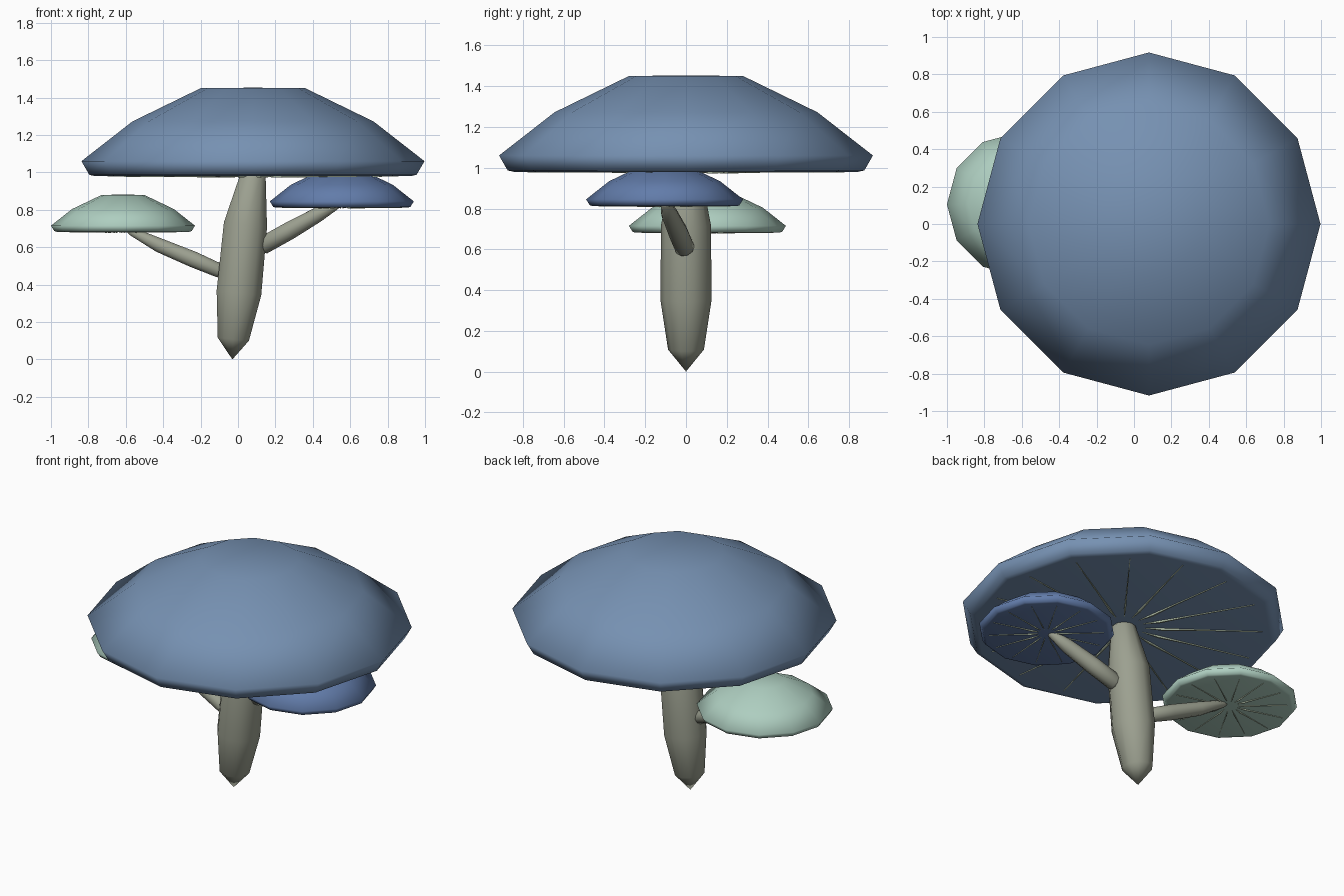
import bpy, bmesh, math
from mathutils import Vector

if "Cube" in bpy.data.objects:
    bpy.data.objects.remove(bpy.data.objects["Cube"])


def material(name, r, g, b):
    lin = [((c / 255 + 0.055) / 1.055) ** 2.4 for c in (r, g, b)]
    m = bpy.data.materials.new(name)
    m.diffuse_color = (*lin, 1)
    m.use_nodes = True
    m.node_tree.nodes["Principled BSDF"].inputs["Base Color"].default_value = m.diffuse_color
    return m


BLUE = material("dusty blue", 118, 145, 178)
DEEP = material("deep blue", 98, 124, 170)
GREEN = material("pale green", 174, 206, 192)
STEM = material("grey olive", 156, 160, 144)
GILL = material("gill cream", 190, 204, 178)


def finish(name, bm, mat, smooth=True):
    bmesh.ops.recalc_face_normals(bm, faces=bm.faces)
    me = bpy.data.meshes.new(name)
    bm.to_mesh(me)
    bm.free()
    me.materials.append(mat)
    for p in me.polygons:
        p.use_smooth = smooth
    ob = bpy.data.objects.new(name, me)
    bpy.context.collection.objects.link(ob)
    return ob


def skin(bm, rings, start, end):
    """Bridge rings of points and close both ends with a fan to a pole."""
    rings = [[bm.verts.new(p) for p in ring] for ring in rings]
    n = len(rings[0])
    a, b = bm.verts.new(start), bm.verts.new(end)
    for i in range(n):
        j = (i + 1) % n
        for lo, hi in zip(rings, rings[1:]):
            bm.faces.new((lo[i], lo[j], hi[j], hi[i]))
        bm.faces.new((a, rings[0][j], rings[0][i]))
        bm.faces.new((b, rings[-1][i], rings[-1][j]))


def cap(name, centre, profile, mat, sides=12):
    """Lathe a cap; profile is (radius, z) from the underside up."""
    cx, cy = centre
    rings = [[(cx + r * math.cos(t), cy + r * math.sin(t), z)
              for t in (2 * math.pi * i / sides for i in range(sides))]
             for r, z in profile]
    bm = bmesh.new()
    skin(bm, rings, (cx, cy, profile[0][1] + 0.004), (cx, cy, profile[-1][1] + 0.003))
    return finish(name, bm, mat)


def tube(name, path, sides=10):
    """Stem along (x, y, z, radius) points; first and last are pointed ends."""
    pts = [Vector(p[:3]) for p in path]
    rings = []
    for k in range(1, len(pts) - 1):
        d = (pts[k + 1] - pts[k - 1]).normalized()
        u = Vector((0, 1, 0))
        u = (u - d * u.dot(d)).normalized()
        v = d.cross(u)
        rings.append([pts[k] + path[k][3] * (u * math.cos(t) + v * math.sin(t))
                      for t in (2 * math.pi * i / sides for i in range(sides))])
    bm = bmesh.new()
    skin(bm, rings, pts[0], pts[-1])
    return finish(name, bm, STEM)


def gills(name, centre, radius, z, count, drop):
    """Thin radial blades that just break through the underside."""
    bm = bmesh.new()
    for i in range(count):
        t = 2 * math.pi * (i + 0.35) / count
        out = Vector((math.cos(t), math.sin(t), 0))
        side = Vector((-out.y, out.x, 0))
        c = Vector((*centre, z))
        # outline along the blade: distance, height, half width
        outline = [(0.14, 0.002, 0.002), (0.25, -drop, 0.006),
                   (0.45, -drop * 0.5, 0.004), (0.9, -drop * 0.4, 0.002)]
        rings = []
        for d, h, w in outline:
            p = c + out * d * radius
            w *= radius
            rings.append([p + side * w + Vector((0, 0, h)), p - side * w + Vector((0, 0, h)),
                          p - side * w + Vector((0, 0, 0.01)), p + side * w + Vector((0, 0, 0.01))])
        skin(bm, rings, c + out * 0.13 * radius + Vector((0, 0, 0.006)),
             c + out * 0.91 * radius + Vector((0, 0, 0.006)))
    return finish(name, bm, GILL, False)


# Caps
cap("main_cap", (0.08, 0), [(0.845, 0.98), (0.875, 0.987), (0.917, 1.06),
                            (0.645, 1.272), (0.28, 1.45)], BLUE)
small = [(0.355, 0), (0.367, 0.004), (0.385, 0.033), (0.272, 0.122), (0.115, 0.197)]
cap("right_cap", (0.555, -0.105), [(r, 0.812 + z) for r, z in small], DEEP)
cap("left_cap", (-0.615, 0.105), [(r, 0.682 + z) for r, z in small], GREEN)

# Gills under each cap
gills("main_gills", (0.08, 0), 0.87, 0.98, 16, 0.008)
gills("right_gills", (0.555, -0.105), 0.36, 0.812, 14, 0.005)
gills("left_gills", (-0.615, 0.105), 0.36, 0.682, 14, 0.005)

# Trunk and the two side stems
tube("main_stem", [(-0.03, 0, 0, 0), (-0.025, 0, 0.108, 0.088), (0.005, 0, 0.355, 0.126),
                   (0.04, 0, 0.72, 0.122), (0.08, 0, 0.98, 0.072), (0.085, 0, 1.06, 0)])
tube("right_stem", [(0.09, 0, 0.585, 0), (0.135, -0.008, 0.61, 0.05), (0.27, -0.04, 0.685, 0.05),
                    (0.42, -0.08, 0.77, 0.042), (0.525, -0.1, 0.825, 0.024), (0.555, -0.105, 0.84, 0)])
tube("left_stem", [(-0.05, 0, 0.46, 0), (-0.1, 0.008, 0.475, 0.04), (-0.24, 0.035, 0.535, 0.045),
                   (-0.42, 0.07, 0.61, 0.04), (-0.57, 0.098, 0.685, 0.023), (-0.615, 0.105, 0.705, 0)])
